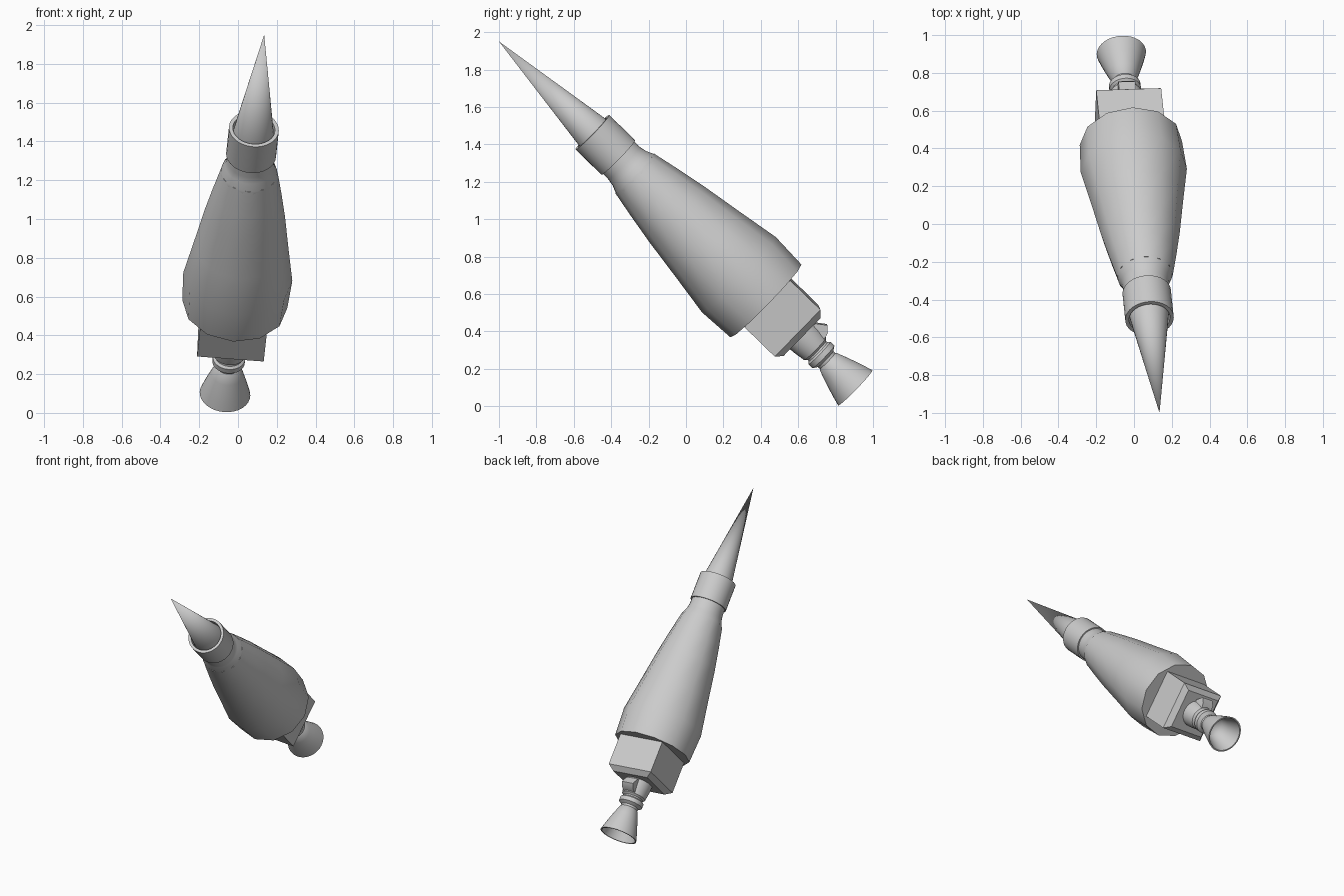
import bpy, bmesh, math
from mathutils import Matrix, Vector

cube = bpy.data.objects.get("Cube")
if cube:
    bpy.data.objects.remove(cube, do_unlink=True)

# One grey finish for the whole model
grey = bpy.data.materials.new("light_grey")
grey.use_nodes = True
COLOUR = (0.6, 0.6, 0.6, 1)
grey.diffuse_color = COLOUR
grey.node_tree.nodes["Principled BSDF"].inputs["Base Color"].default_value = COLOUR

# Parts are built upright on local z, then tilted along the flight axis
TAIL = Vector((-0.067, 0.905, 0.098))
TIP = Vector((0.135, -1.0, 1.95))
AXIS = TIP - TAIL
LENGTH = AXIS.length
TILT = Matrix.Translation(TAIL) @ Vector((0, 0, 1)).rotation_difference(AXIS).to_matrix().to_4x4()


def finish(name, bm):
    bmesh.ops.recalc_face_normals(bm, faces=bm.faces)
    mesh = bpy.data.meshes.new(name)
    bm.to_mesh(mesh)
    bm.free()
    mesh.materials.append(grey)
    obj = bpy.data.objects.new(name, mesh)
    bpy.context.collection.objects.link(obj)
    obj.matrix_world = TILT
    bpy.ops.object.select_all(action="DESELECT")
    obj.select_set(True)
    bpy.context.view_layer.objects.active = obj
    bpy.ops.object.shade_smooth_by_angle(angle=math.radians(38))
    return obj


def lathe(name, profile, sides=32, closed=False):
    """Turn (radius, height) points around z; open ends are capped."""
    bm = bmesh.new()
    rings = []
    for r, h in profile:
        if r == 0:
            rings.append([bm.verts.new((0, 0, h))] * sides)
            continue
        turn = [2 * math.pi * i / sides for i in range(sides)]
        rings.append([bm.verts.new((r * math.cos(a), r * math.sin(a), h)) for a in turn])
    pairs = list(zip(rings, rings[1:]))
    if closed:
        pairs.append((rings[-1], rings[0]))
    for low, high in pairs:
        for i in range(sides):
            j = (i + 1) % sides
            corners = dict.fromkeys((low[i], low[j], high[j], high[i]))
            bm.faces.new(list(corners))
    if not closed:
        for ring in (rings[0], rings[-1]):
            if ring[0] is not ring[1]:
                bm.faces.new(ring)
    return finish(name, bm)


# Needle nose, its open collar and the flared neck
lathe("nose_spike", [(0.106, 1.93), (0, LENGTH)])
lathe("nose_collar", [(0.129, 1.772), (0.129, 1.966), (0.109, 1.966), (0.109, 1.772)], closed=True)
lathe("neck", [(0.147, 1.63), (0.145, 1.65), (0.128, 1.69), (0.121, 1.73), (0.119, 1.80), (0.112, 1.90)])

# Twelve-sided tapered hull
lathe("hull", [(0.272, 0.668), (0.282, 0.87), (0.245, 1.10), (0.209, 1.335),
               (0.179, 1.497), (0.148, 1.65)], sides=12)

# Square engine block with its tail edges chamfered
bm = bmesh.new()
bmesh.ops.create_cube(bm, size=1, matrix=Matrix.Translation((0, 0, 0.55)) @ Matrix.Diagonal((0.345, 0.35, 0.29, 1)))
tail_edges = [e for e in bm.edges if all(v.co.z < 0.5 for v in e.verts)]
bmesh.ops.bevel(bm, geom=tail_edges, offset=0.034, segments=1, affect="EDGES")
finish("engine_block", bm)

# Engine pipe with a grooved collar
lathe("engine_pipe", [(0.096, 0.42), (0.094, 0.37), (0.084, 0.30), (0.070, 0.288),
                      (0.072, 0.278), (0.084, 0.268), (0.084, 0.238), (0.060, 0.222), (0.058, 0.19)])

# Hollow exhaust bell
lathe("exhaust_bell", [(0.050, 0.216), (0.064, 0.203), (0.084, 0.15), (0.101, 0.10), (0.117, 0.05),
                       (0.131, 0), (0.121, 0), (0.106, 0.05), (0.088, 0.10), (0.068, 0.15), (0, 0.19)])

# Small wedge-shaped housing on the upper side of the pipe
bm = bmesh.new()
outline = [(0.06, 0.40), (0.100, 0.396), (0.137, 0.345), (0.110, 0.315), (0.06, 0.30)]
base = bm.faces.new([bm.verts.new((-0.045, r, h)) for r, h in outline])
side = bmesh.ops.extrude_face_region(bm, geom=[base])
bmesh.ops.translate(bm, vec=(0.09, 0, 0), verts=[g for g in side["geom"] if isinstance(g, bmesh.types.BMVert)])
finish("pipe_housing", bm)
